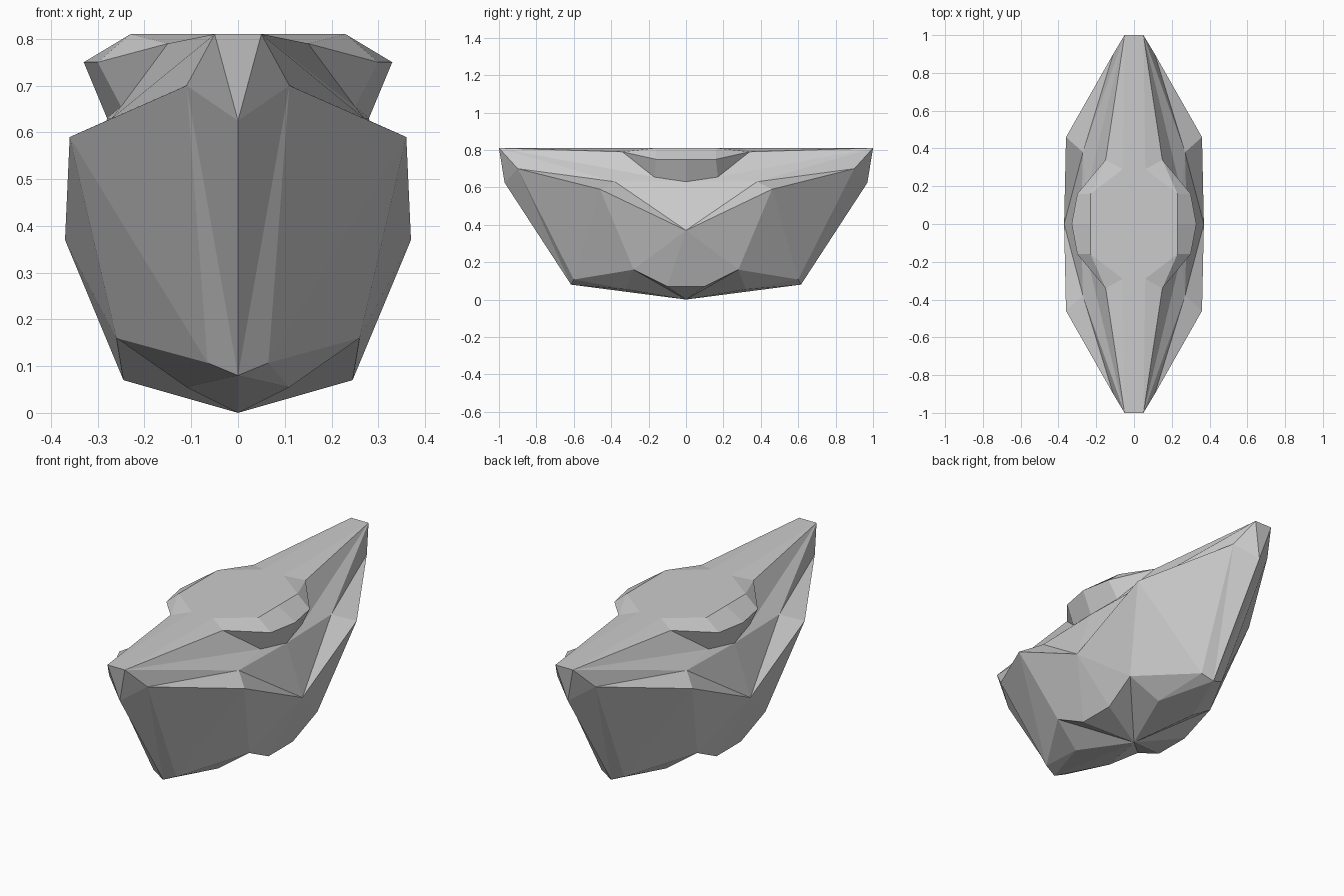
import bpy
import bmesh

default_cube = bpy.data.objects.get("Cube")
if default_cube:
    bpy.data.objects.remove(default_cube)

# One quarter of the faceted body; mirroring completes it
corners = {
    # upper plateau
    "tip_middle": (0, 1, .81), "tip": (.05, 1, .81), "top_middle": (0, 0, .81),
    "top_inner": (.06, .29, .81), "top_outer": (.23, .16, .81), "top_side": (.23, 0, .81),
    # overhanging rim and its undercut
    "rim_end": (.15, .34, .79), "rim_corner": (.3, .16, .75), "rim_side": (.33, 0, .75),
    "neck_corner": (.25, .17, .655), "neck_side": (.28, 0, .63),
    # sloping shoulder
    "hollow": (.27, .38, .63), "cheek": (.11, .9, .7),
    "shoulder": (.36, .46, .59), "waist": (.37, 0, .37),
    # end edge and underside
    "prow": (0, .97, .625), "heel": (0, .615, .08), "heel_side": (.065, .6, .107),
    "belly": (.11, .32, .055), "hip": (.26, .28, .16),
    "foot": (.245, .1, .07), "foot_side": (.245, 0, .07), "base": (0, 0, 0),
}

facets = [
    # plateau
    "tip_middle tip top_inner top_outer top_side top_middle",
    "tip rim_end top_inner", "top_inner rim_end top_outer",
    "top_outer rim_end rim_corner", "top_outer rim_corner rim_side top_side",
    # rim wall
    "rim_end neck_corner rim_corner", "rim_corner neck_corner neck_side rim_side",
    # shoulder
    "tip neck_corner rim_end", "tip hollow neck_corner", "tip cheek hollow",
    "cheek shoulder hollow", "hollow shoulder waist", "hollow waist neck_side",
    "hollow neck_side neck_corner",
    # sides
    "tip_middle prow tip", "tip prow cheek", "cheek prow heel", "cheek heel heel_side",
    "cheek heel_side shoulder", "shoulder heel_side hip", "shoulder hip waist",
    "waist hip foot", "waist foot foot_side",
    # underside
    "heel belly heel_side", "heel_side belly hip", "heel base belly",
    "belly base hip", "hip base foot", "foot base foot_side",
]

bm = bmesh.new()
verts = {name: bm.verts.new(co) for name, co in corners.items()}
for facet in facets:
    bm.faces.new([verts[name] for name in facet.split()])

# Mirror across both centre planes and weld the seams
for axis in (0, 1):
    copied = bmesh.ops.duplicate(bm, geom=bm.verts[:] + bm.edges[:] + bm.faces[:])["geom"]
    for item in copied:
        if isinstance(item, bmesh.types.BMVert):
            item.co[axis] *= -1
    bmesh.ops.remove_doubles(bm, verts=bm.verts[:], dist=.0005)

bmesh.ops.recalc_face_normals(bm, faces=bm.faces[:])
mesh = bpy.data.meshes.new("faceted_body")
bm.to_mesh(mesh)
bm.free()

# Plain grey finish
grey = bpy.data.materials.new("plain_grey")
grey.use_nodes = True
colour = (.6, .6, .6, 1)
grey.diffuse_color = colour
grey.node_tree.nodes["Principled BSDF"].inputs["Base Color"].default_value = colour
mesh.materials.append(grey)

body = bpy.data.objects.new("faceted_body", mesh)
bpy.context.scene.collection.objects.link(body)
